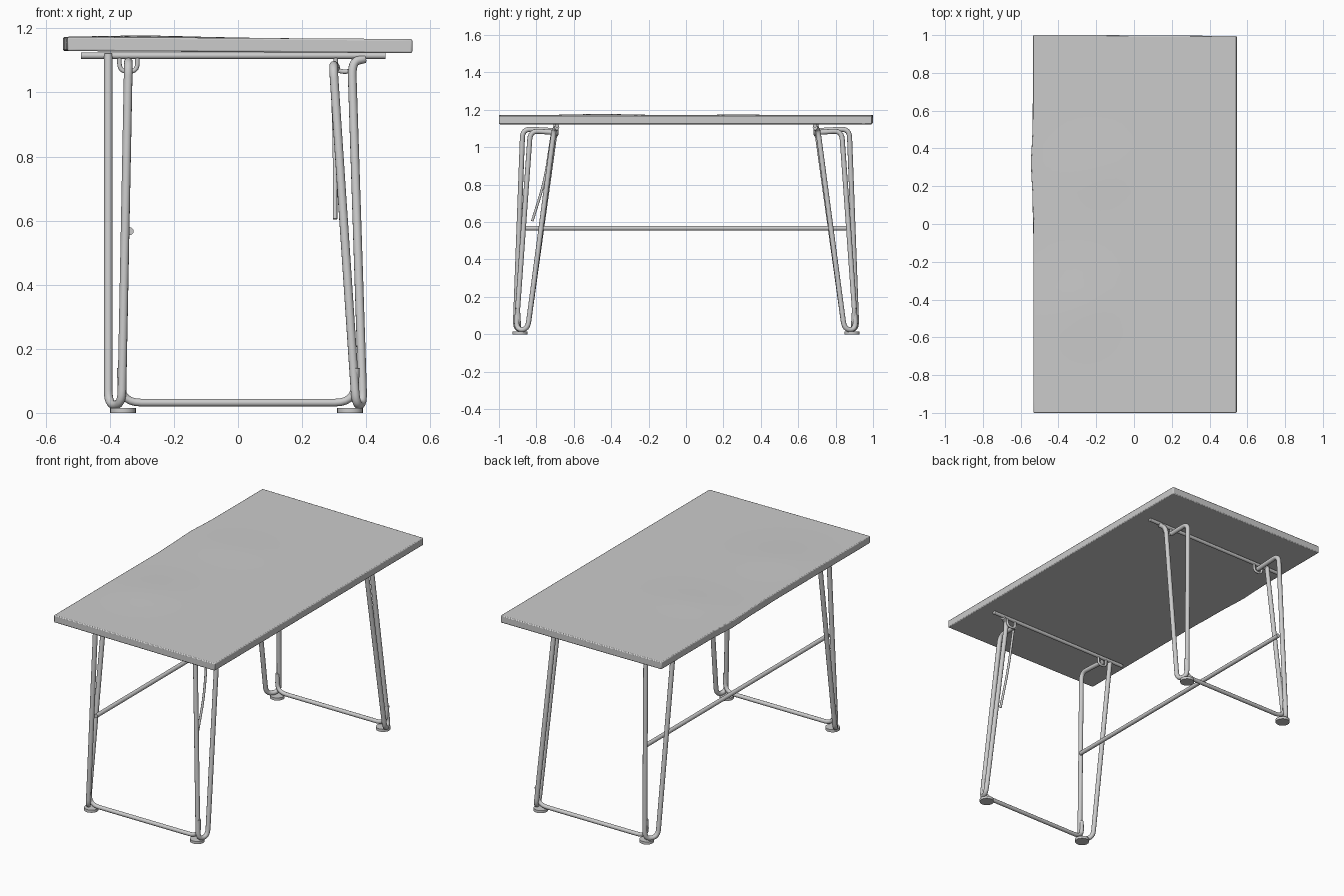
import bpy, bmesh, math
from mathutils import Vector

if "Cube" in bpy.data.objects:
    bpy.data.objects.remove(bpy.data.objects["Cube"])


def fillet(points, radius):
    """Round the inner corners of a polyline."""
    pts = [Vector(p) for p in points]
    out = [pts[0]]
    for a, b, c in zip(pts, pts[1:], pts[2:]):
        r1 = min(radius, (a - b).length * 0.48)
        r2 = min(radius, (c - b).length * 0.48)
        p, q = b + (a - b).normalized() * r1, b + (c - b).normalized() * r2
        for i in range(7):
            t = i / 6
            out.append(p * (1 - t) ** 2 + b * 2 * t * (1 - t) + q * t * t)
    return out + [pts[-1]]


def tube(name, points, r=0.0125, radius=0.04):
    """Round metal rod following a path."""
    pts = fillet(points, radius)
    cu = bpy.data.curves.new(name, 'CURVE')
    cu.dimensions = '3D'
    cu.bevel_depth = r
    cu.bevel_resolution = 4
    cu.use_fill_caps = True
    sp = cu.splines.new('POLY')
    sp.points.add(len(pts) - 1)
    for s, p in zip(sp.points, pts):
        s.co = (*p, 1)
    ob = bpy.data.objects.new(name, cu)
    bpy.context.collection.objects.link(ob)
    finish(ob)
    return ob


def finish(ob):
    bpy.ops.object.select_all(action='DESELECT')
    ob.select_set(True)
    bpy.context.view_layer.objects.active = ob
    if ob.type == 'CURVE':
        bpy.ops.object.convert(target='MESH')
    bpy.ops.object.shade_smooth_by_angle(angle=math.radians(40))


# Table top: slab with slightly uneven faces and edges
def bump(x, y, cx, cy, sx, sy):
    return math.exp(-((x - cx) / sx) ** 2 - ((y - cy) / sy) ** 2)


bm = bmesh.new()
bmesh.ops.create_cube(bm, size=1)
long_edges = [e for e in bm.edges if abs(e.verts[0].co.z - e.verts[1].co.z) < 0.1]
bmesh.ops.subdivide_edges(bm, edges=long_edges, cuts=23, use_grid_fill=True)
for v in bm.verts:
    x, y = v.co.x * 1.08 + 0.004, v.co.y * 2
    z = 1.148 + v.co.z * 0.044 - 0.006 * x
    if v.co.z > 0:
        z += 0.006 * bump(x, y, -0.28, -0.45, 0.2, 0.2)
        z += 0.004 * bump(x, y, -0.2, 0.28, 0.2, 0.15)
    if x < -0.5:
        x -= 0.01 * bump(0, y, 0, 0.32, 1, 0.12) - 0.004 * (y < 0)
    if y > 0.99:
        y -= 0.006 * max(0, x + 0.2)
    v.co = (x, y, z)
bmesh.ops.recalc_face_normals(bm, faces=bm.faces)
me = bpy.data.meshes.new("table_top")
bm.to_mesh(me)
bm.free()
top = bpy.data.objects.new("table_top", me)
bpy.context.collection.objects.link(top)
bev = top.modifiers.new("edge_bevel", 'BEVEL')
bev.width = 0.005
bev.segments = 2
bev.limit_method = 'ANGLE'
finish(top)

# Leg frames, the same at both ends of the table
for s, end in ((-1, "front"), (1, "back")):
    # Rail under the top
    tube(f"{end}_rail", [(-0.49, s * 0.69, 1.115), (0.46, s * 0.69, 1.115)], 0.0105)

    # Hairpin legs: inner strut, foot bend, outer strut and top return
    tube(f"{end}_left_leg", [
        (-0.405, s * 0.695, 1.12), (-0.405, s * 0.847, 0.025),
        (-0.363, s * 0.913, 0.025), (-0.342, s * 0.873, 1.098),
        (-0.342, s * 0.69, 1.088)], 0.0135, 0.045)
    tube(f"{end}_right_leg", [
        (0.395, s * 0.69, 1.105), (0.355, s * 0.705, 1.095),
        (0.39, s * 0.847, 0.025), (0.368, s * 0.908, 0.025),
        (0.297, s * 0.832, 1.088), (0.305, s * 0.69, 1.078)], 0.0135, 0.045)

    # Floor bar turning up into both legs
    tube(f"{end}_floor_bar", [
        (-0.366, s * 0.90, 0.14), (-0.362, s * 0.893, 0.032),
        (0.362, s * 0.893, 0.032), (0.368, s * 0.90, 0.14)], 0.012, 0.06)

    for cx, side in ((-0.342, "left"), (0.333, "right")):
        # Hooks hanging the legs from the rail
        tube(f"{end}_{side}_hook", [
            (cx - 0.028, s * 0.69, 1.118), (cx - 0.028, s * 0.69, 1.065),
            (cx + 0.028, s * 0.69, 1.065), (cx + 0.028, s * 0.69, 1.118)], 0.007, 0.03)
        # Foot pads
        bpy.ops.mesh.primitive_cylinder_add(
            vertices=24, radius=0.04, depth=0.016,
            location=(cx * 1.05, s * 0.888, 0.008))
        pad = bpy.context.object
        pad.name = f"{end}_{side}_foot_pad"
        finish(pad)

# Long stretcher between the left legs
tube("stretcher", [(-0.338, -0.875, 0.567), (-0.338, 0.875, 0.567)], 0.0125)

# Thin loose strut inside the front right leg
tube("short_strut", [(0.295, -0.715, 1.08), (0.303, -0.755, 0.82),
                     (0.303, -0.822, 0.605)], 0.007, 0.1)
